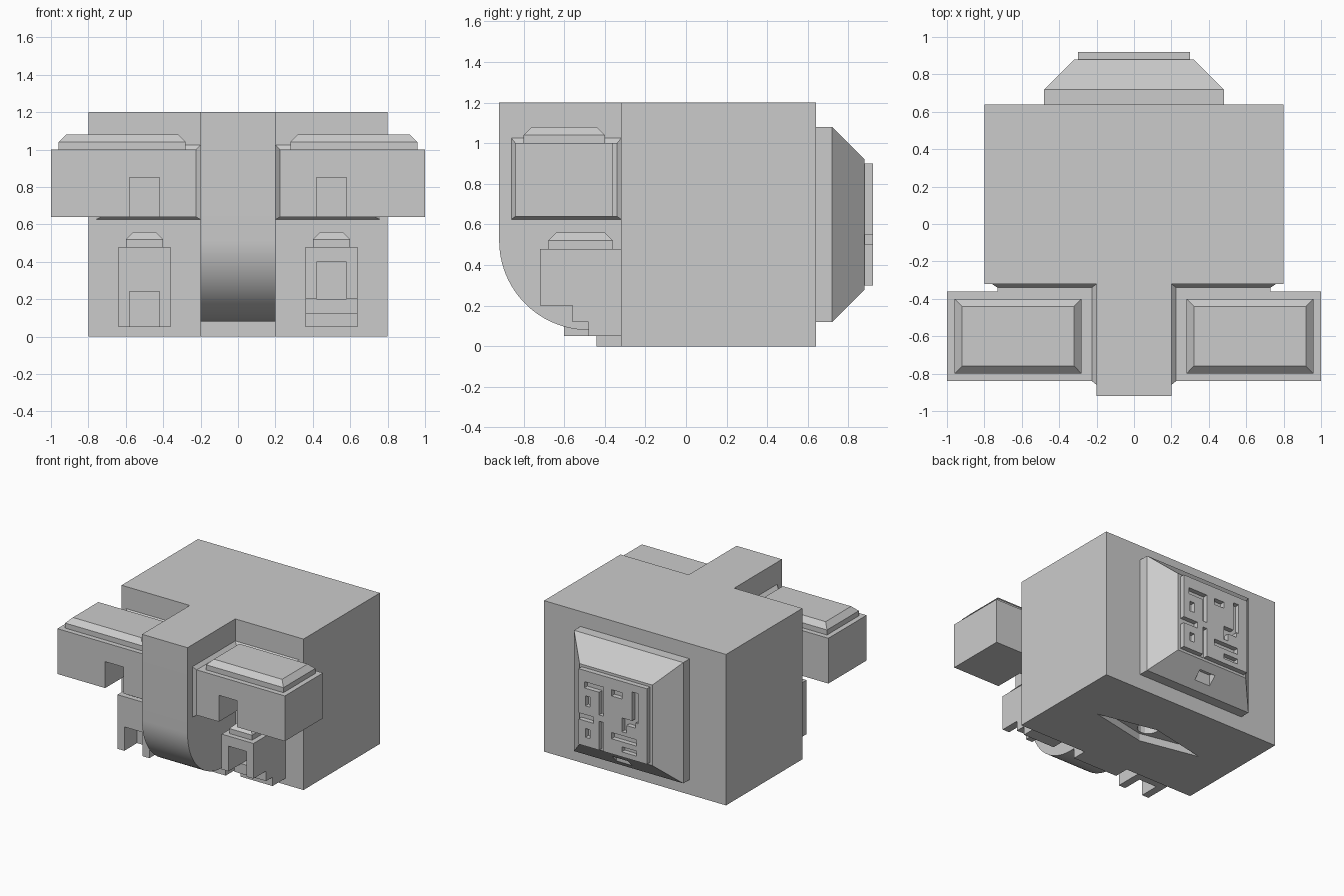
import bpy, bmesh, math

if "Cube" in bpy.data.objects:
    bpy.data.objects.remove(bpy.data.objects["Cube"])

grey = bpy.data.materials.new("light grey")
grey.diffuse_color = (0.6, 0.6, 0.6, 1)
grey.use_nodes = True
grey.node_tree.nodes["Principled BSDF"].inputs["Base Color"].default_value = grey.diffuse_color


def finish(name, bm):
    bmesh.ops.recalc_face_normals(bm, faces=bm.faces)
    me = bpy.data.meshes.new(name)
    bm.to_mesh(me)
    bm.free()
    me.materials.append(grey)
    ob = bpy.data.objects.new(name, me)
    bpy.context.collection.objects.link(ob)
    return ob


def loft(name, axis, rings, side=1):
    """Skin rectangles (position, a0, a1, b0, b1) stacked along an axis; side -1 flips x."""
    bm = bmesh.new()
    loops = []
    for p, a0, a1, b0, b1 in rings:
        loop = []
        for a, b in ((a0, b0), (a1, b0), (a1, b1), (a0, b1)):
            x, y, z = {'x': (p, a, b), 'y': (a, p, b), 'z': (a, b, p)}[axis]
            loop.append(bm.verts.new((x * side, y, z)))
        loops.append(loop)
    for lo, hi in zip(loops, loops[1:]):
        for i in range(4):
            j = (i + 1) % 4
            bm.faces.new((lo[i], lo[j], hi[j], hi[i]))
    bm.faces.new(loops[0])
    bm.faces.new(loops[-1])
    return finish(name, bm)


def box(name, x0, x1, y0, y1, z0, z1, side=1):
    return loft(name, 'z', [(z0, x0, x1, y0, y1), (z1, x0, x1, y0, y1)], side)


def prism(name, pts, axis, lo, hi):
    """Extrude a profile along x (points are y, z) or z (points are x, y)."""
    bm = bmesh.new()
    put = (lambda p, t: (t, *p)) if axis == 'x' else (lambda p, t: (*p, t))
    a = [bm.verts.new(put(p, lo)) for p in pts]
    b = [bm.verts.new(put(p, hi)) for p in pts]
    bm.faces.new(a)
    bm.faces.new(b)
    for i in range(len(pts)):
        j = (i + 1) % len(pts)
        bm.faces.new((a[i], a[j], b[j], b[i]))
    return finish(name, bm)


def cut(ob, *cutters):
    for c in cutters:
        m = ob.modifiers.new("cut", 'BOOLEAN')
        m.operation, m.solver, m.object = 'DIFFERENCE', 'EXACT', c
        bpy.context.view_layer.update()
        me = bpy.data.meshes.new_from_object(
            ob.evaluated_get(bpy.context.evaluated_depsgraph_get()))
        ob.modifiers.clear()
        ob.data = me
        bpy.data.objects.remove(c)


def cap(name, z, x0, x1, y0, y1, side):
    """Plate with chamfered upper edges."""
    c = 0.04
    loft(name, 'z', [(z, x0, x1, y0, y1), (z + c, x0, x1, y0, y1),
                     (z + 2 * c, x0 + c, x1 - c, y0 + c, y1 - c)], side)


# Main body with a recess and round socket underneath
body = box("main_body", -0.8, 0.8, -0.32, 0.64, 0, 1.2)
cut(body,
    prism("recess_cutter", [(-0.48, 0.16), (0, 0.06), (0.48, 0.16), (0, 0.26)], 'z', -0.1, 0.06),
    prism("socket_cutter", [(0.08 * math.cos(math.tau * i / 16), 0.16 + 0.08 * math.sin(math.tau * i / 16))
                            for i in range(16)], 'z', -0.1, 0.12))

# Centre column with rounded lower front
arc = [(-0.48 - 0.44 * math.cos(math.pi / 2 * i / 24), 0.52 - 0.44 * math.sin(math.pi / 2 * i / 24))
       for i in range(25)]
column = prism("centre_column", [(-0.31, 1.2), (-0.92, 1.2)] + arc + [(-0.31, 0.08)], 'x', -0.2, 0.2)
bpy.ops.object.select_all(action='DESELECT')
column.select_set(True)
bpy.context.view_layer.objects.active = column
bpy.ops.object.shade_smooth_by_angle(angle=math.radians(30))
box("column_foot", -0.2, 0.2, -0.44, -0.31, 0, 0.085)

# Side arms, their tapered joints and top caps
for s, side in ((-1, "left"), (1, "right")):
    arm = box(side + "_arm", 0.2, 1.0, -0.84, -0.36, 0.64, 1.0, s)
    cut(arm, box("arm_cutter", 0.42, 0.58, -0.9, -0.6, 0.5, 0.85, s))
    cap(side + "_arm_cap", 1.0, 0.28, 0.96, -0.8, -0.4, s)
    loft(side + "_arm_inner_joint", 'x', [(0.2, -0.86, -0.32, 0.625, 1.025),
                                          (0.225, -0.84, -0.32, 0.64, 1.0)], s)
    loft(side + "_arm_rear_joint", 'y', [(-0.32, 0.2, 0.76, 0.625, 1.025),
                                         (-0.34, 0.2, 0.73, 0.64, 1.0),
                                         (-0.36, 0.2, 0.73, 0.64, 1.0)], s)

# Lower left block
block = box("left_lower_block", -0.64, -0.36, -0.6, -0.31, 0.05, 0.48)
cut(block, box("notch_cutter", -0.58, -0.42, -0.7, -0.44, -0.05, 0.24))
cap("left_lower_cap", 0.48, 0.4, 0.6, -0.56, -0.36, -1)

# Lower right block with stepped underside
block = prism("right_lower_block", [(-0.31, 0.48), (-0.72, 0.48), (-0.72, 0.2), (-0.56, 0.2),
                                    (-0.56, 0.12), (-0.48, 0.12), (-0.48, 0.05), (-0.31, 0.05)],
              'x', 0.36, 0.64)
cut(block, box("window_cutter", 0.42, 0.58, -0.8, -0.48, 0.2, 0.4))
cap("right_lower_cap", 0.48, 0.4, 0.6, -0.68, -0.36, 1)

# Rear tapered housing with a small slot in its lower slope
housing = loft("rear_housing", 'y', [(0.63, -0.48, 0.48, 0.12, 1.08), (0.72, -0.48, 0.48, 0.12, 1.08),
                                     (0.88, -0.32, 0.32, 0.28, 0.92)])
cut(housing, box("slot_cutter", -0.07, 0.07, 0.77, 0.83, 0.1, 0.26))

# Rear panel with straight grooves (x0, x1, z0, z1)
panel = box("rear_panel", -0.3, 0.3, 0.875, 0.92, 0.3, 0.9)
grooves = [(0.08, 0.25, 0.76, 0.81), (0.08, 0.12, 0.58, 0.78), (0.2, 0.24, 0.62, 0.7),
           (0.17, 0.35, 0.5, 0.55), (0.08, 0.12, 0.3 - 0.05, 0.53), (0.2, 0.24, 0.37, 0.44),
           (-0.08, 0.01, 0.76, 0.81), (-0.22, -0.17, 0.6, 0.84), (-0.2, -0.08, 0.56, 0.61),
           (-0.12, -0.08, 0.5, 0.58), (-0.21, 0.01, 0.42, 0.47), (-0.21, -0.08, 0.34, 0.38)]
for x0, x1, z0, z1 in grooves:
    cut(panel, box("groove_cutter", x0, x1, 0.882, 1.0, z0, z1))
